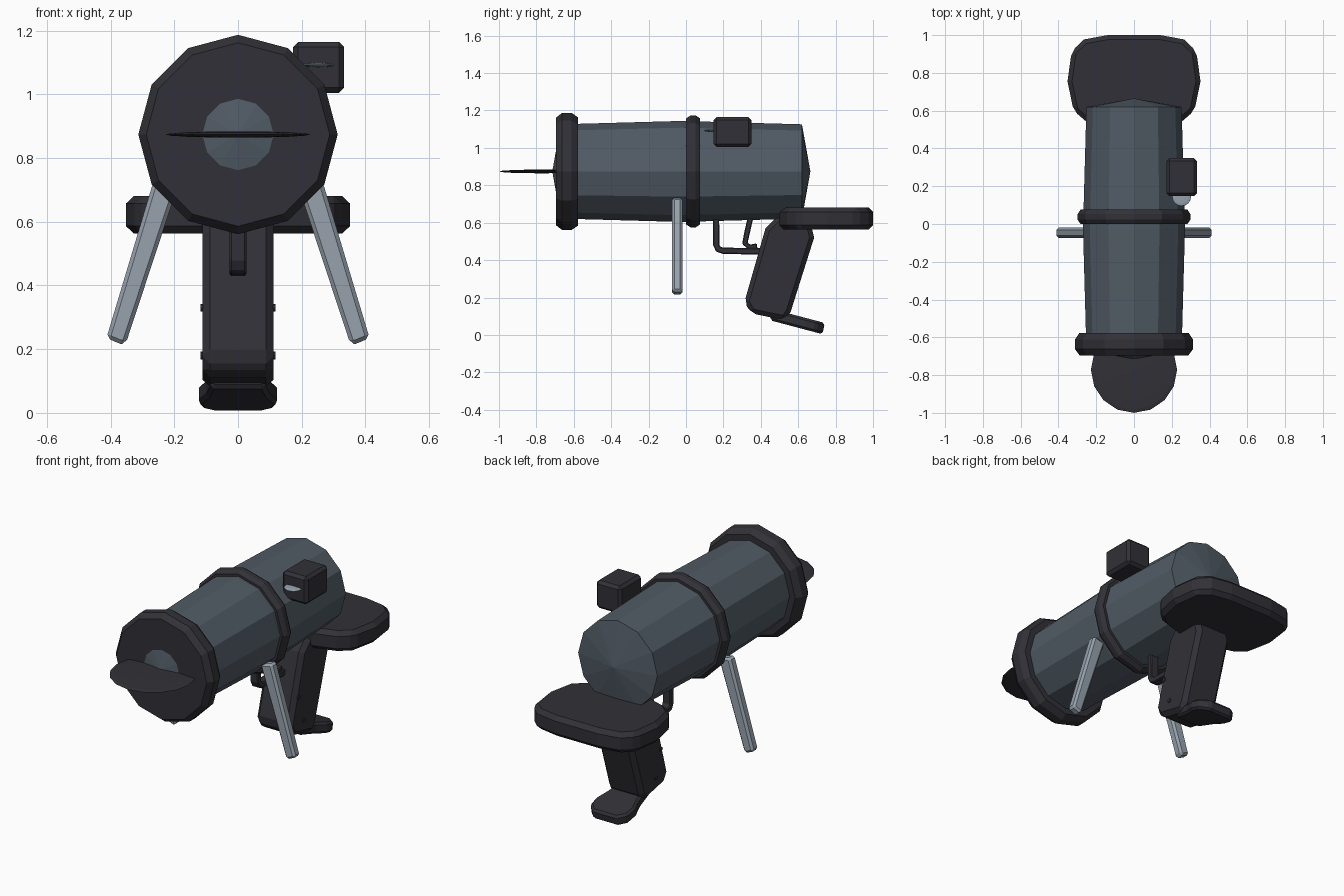
import bpy, bmesh, math
from mathutils import Vector, Matrix

if "Cube" in bpy.data.objects:
    bpy.data.objects.remove(bpy.data.objects["Cube"])


def material(name, rgb):
    m = bpy.data.materials.new(name)
    m.diffuse_color = (*rgb, 1)
    m.use_nodes = True
    m.node_tree.nodes["Principled BSDF"].inputs["Base Color"].default_value = m.diffuse_color
    return m


SLATE = material("slate metal", (0.082, 0.105, 0.130))
BLACK = material("dark rubber", (0.031, 0.030, 0.038))
STEEL = material("light steel", (0.31, 0.365, 0.42))
AXIS_Z = 0.874


def finish(name, bm, mat, bevel=0.0):
    if bevel:
        edges = [e for e in bm.edges if e.calc_face_angle(0) > 0.6]
        bmesh.ops.bevel(bm, geom=edges, offset=bevel, segments=1,
                        affect='EDGES', clamp_overlap=True)
    bmesh.ops.recalc_face_normals(bm, faces=bm.faces)
    me = bpy.data.meshes.new(name)
    bm.to_mesh(me)
    bm.free()
    me.materials.append(mat)
    ob = bpy.data.objects.new(name, me)
    bpy.context.collection.objects.link(ob)
    return ob


def lathe(name, profile, mat, n=12):
    """Spin (radius, y) points around the barrel axis; radius 0 closes an end."""
    bm = bmesh.new()
    rings = []
    for r, y in profile:
        count = n if r else 1
        rings.append([bm.verts.new((r * math.sin(i * math.tau / n), y,
                                    AXIS_Z + r * math.cos(i * math.tau / n)))
                      for i in range(count)])
    for a, b in zip(rings, rings[1:]):
        for i in range(n):
            j = (i + 1) % n
            quad = [a[i % len(a)], a[j % len(a)], b[j % len(b)], b[i % len(b)]]
            bm.faces.new(list(dict.fromkeys(quad)))
    return finish(name, bm, mat)


def prism(name, outline, depth, mat, bevel):
    """Extrude an outline between two 3D offsets."""
    bm = bmesh.new()
    base = bm.faces.new([bm.verts.new(p) for p in outline])
    out = bmesh.ops.extrude_face_region(bm, geom=[base], use_keep_orig=True)
    verts = [v for v in out["geom"] if isinstance(v, bmesh.types.BMVert)]
    bmesh.ops.translate(bm, verts=verts, vec=depth)
    return finish(name, bm, mat, bevel)


def side_prism(name, outline, half, mat, bevel):
    return prism(name, [(-half, y, z) for y, z in outline], (2 * half, 0, 0), mat, bevel)


def strap(name, path, thick, half, mat):
    """Flat strap following a (y, z) path."""
    pts = [Vector(p) for p in path]
    left, right = [], []
    for i, p in enumerate(pts):
        d = (pts[min(i + 1, len(pts) - 1)] - pts[max(i - 1, 0)]).normalized()
        n = Vector((-d.y, d.x)) * thick / 2
        left.append(p + n)
        right.append(p - n)
    return side_prism(name, left + right[::-1], half, mat, 0.005)


def disc(name, centre, radius, half, mat):
    """Thin lens-shaped disc lying flat."""
    bm = bmesh.new()
    bmesh.ops.create_uvsphere(bm, u_segments=16, v_segments=8, radius=1)
    bmesh.ops.transform(bm, verts=bm.verts, matrix=Matrix.Translation(centre)
                        @ Matrix.Diagonal((radius, radius, half, 1)))
    return finish(name, bm, mat)


# Barrel with shallow cone ends, and its two rings
lathe("barrel", [(0, -0.715), (0.252, -0.67), (0.27, -0.025), (0.252, 0.62), (0, 0.665)], SLATE)
lathe("muzzle_ring", [(0, -0.695), (0.288, -0.695), (0.313, -0.662), (0.313, -0.612),
                      (0.29, -0.578), (0, -0.578)], BLACK)
lathe("middle_ring", [(0.25, 0.0), (0.283, 0.0), (0.299, 0.024), (0.299, 0.052),
                      (0.283, 0.076), (0.25, 0.076)], BLACK)

# Flat blade in the muzzle
disc("muzzle_blade", (0, -0.772, AXIS_Z), 0.228, 0.01, BLACK)

# Sight box and its lens
prism("sight_box", [(0.173, 0.147, 1.005), (0.333, 0.147, 1.005), (0.333, 0.35, 1.005),
                    (0.173, 0.35, 1.005)], (0, 0, 0.16), BLACK, 0.016)
disc("sight_lens", (0.252, 0.145, 1.092), 0.05, 0.007, STEEL)

# Splayed legs
for s, label in ((-1, "left"), (1, "right")):
    outline = [(s * x, -0.074, z) for x, z in
               ((0.263, 0.735), (0.188, 0.715), (0.352, 0.218), (0.368, 0.216), (0.413, 0.235))]
    prism(label + "_leg", outline, (0, 0.055, 0), STEEL, 0.012)

# Shoulder pad
half = [(0.14, 1.0), (0.265, 0.977), (0.33, 0.915), (0.352, 0.755), (0.32, 0.6),
        (0.25, 0.54), (0.12, 0.5)]
pad = half + [(-x, y) for x, y in reversed(half)]
prism("shoulder_pad", [(x, y, 0.563) for x, y in pad], (0, 0, 0.118), BLACK, 0.024)

# Slanted grip with foot
side_prism("grip", [(0.312, 0.175), (0.35, 0.115), (0.53, 0.078), (0.56, 0.125), (0.685, 0.52),
                    (0.66, 0.62), (0.49, 0.635), (0.425, 0.57)], 0.112, BLACK, 0.024)
foot = [(0.46, 0.10), (0.12, -0.10)]
foot_plan = [(0.085, 0.45), (0.1, 0.56), (0.123, 0.63), (0.118, 0.69), (0.075, 0.73)]
foot_plan += [(-x, y) for x, y in reversed(foot_plan)]
prism("grip_foot", [(x, y, 0.078 - (y - 0.45) * 0.265) for x, y in foot_plan],
      (0, 0.012, 0.06), BLACK, 0.012)

# Grip screws
for y, z in ((0.39, 0.33), (0.435, 0.18)):
    side_prism("grip_screw", [(y + 0.012 * math.cos(a * math.tau / 8),
                               z + 0.012 * math.sin(a * math.tau / 8)) for a in range(8)],
               0.117, BLACK, 0)

# Trigger guard and trigger
strap("trigger_guard", [(0.16, 0.66), (0.162, 0.48), (0.172, 0.458), (0.2, 0.45), (0.42, 0.446)],
      0.034, 0.026, BLACK)
strap("trigger", [(0.35, 0.65), (0.325, 0.54), (0.315, 0.49), (0.34, 0.468), (0.38, 0.475)],
      0.03, 0.018, BLACK)
